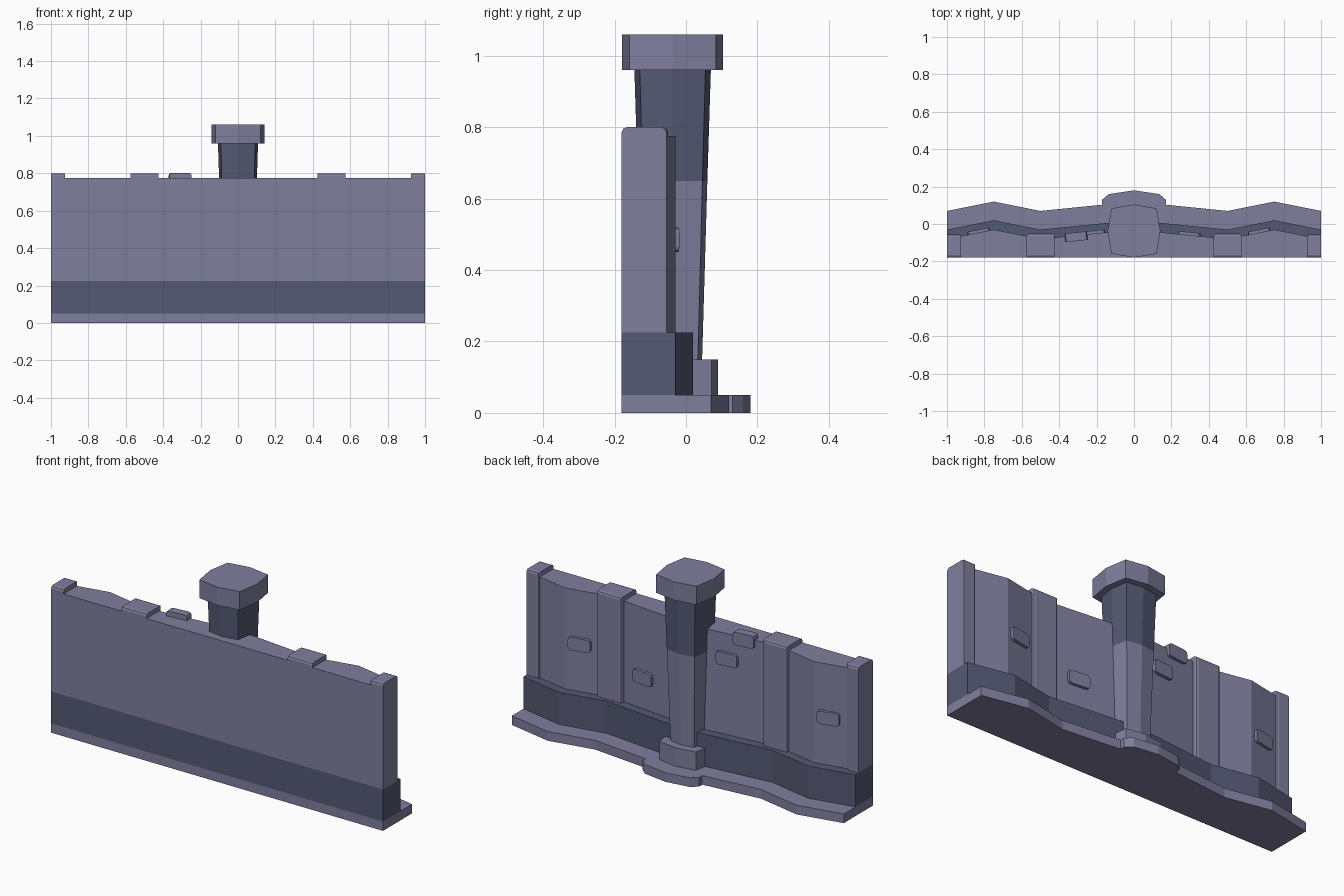
import bpy, bmesh, math
from mathutils import Matrix

if "Cube" in bpy.data.objects:
    bpy.data.objects.remove(bpy.data.objects["Cube"])

def material(name, rgb):
    m = bpy.data.materials.new(name)
    m.diffuse_color = (*rgb, 1)
    m.use_nodes = True
    m.node_tree.nodes["Principled BSDF"].inputs["Base Color"].default_value = m.diffuse_color
    return m

light = material("light stone", (0.215, 0.21, 0.34))
dark = material("dark stone", (0.09, 0.10, 0.17))
FRONT = -0.18

def finish(name, bm, *mats):
    bmesh.ops.recalc_face_normals(bm, faces=bm.faces)
    me = bpy.data.meshes.new(name)
    bm.to_mesh(me)
    bm.free()
    for m in mats:
        me.materials.append(m)
    ob = bpy.data.objects.new(name, me)
    bpy.context.collection.objects.link(ob)
    return ob

def loft(name, rings, mats, split=None):
    """Stack of (outline, z) rings, capped; faces above split use the second colour."""
    bm = bmesh.new()
    loops = [[bm.verts.new((x, y, z)) for x, y in pts] for pts, z in rings]
    n = len(loops[0])
    for a, b in zip(loops, loops[1:]):
        for i in range(n):
            j = (i + 1) % n
            bm.faces.new((a[i], a[j], b[j], b[i]))
    bm.faces.new(loops[0][::-1])
    bm.faces.new(loops[-1])
    if split is not None:
        for f in bm.faces:
            f.material_index = int(f.calc_center_median().z > split)
    return finish(name, bm, *mats)

def slab(name, half, z0, z1, mat):
    """Straight front, wavy back mirrored from the x >= 0 half (centre outwards)."""
    back = half[::-1] + [(-x, y) for x, y in half if x > 0]
    pts = [(-1, FRONT), (1, FRONT)] + back
    return loft(name, [(pts, z0), (pts, z1)], [mat])

def wave(offset):
    return [(0, 0.12 + offset), (0.5, 0.07 + offset),
            (0.75, 0.12 + offset), (1, 0.07 + offset)]

# Wall layers: foot plate with a bulge at the post, dark plinth, main wall
slab("foot_plate", [(0, 0.18), (0.135, 0.16), (0.17, 0.13), (0.17, 0.103)] + wave(0)[1:],
     0, 0.05, light)
slab("plinth", wave(-0.10), 0.05, 0.225, dark)
slab("wall", wave(-0.15), 0.225, 0.775, light)

# Post: tapered eight-sided shaft with foot and cap
def octagon(s):
    half = [(0, -0.14), (0.12, -0.12), (0.14, 0), (0.12, 0.12), (0, 0.14)]
    pts = half + [(-x, y) for x, y in half[3:0:-1]]
    return [(x * s, y * s - 0.0375) for x, y in pts]

loft("post_foot", [(octagon(0.91), 0.05), (octagon(0.91), 0.15)], [light])
loft("post_shaft", [(octagon(0.59), 0.15), (octagon(0.695), 0.65), (octagon(0.765), 0.96)],
     [light, dark], 0.65)
loft("post_cap", [(octagon(1.01), 0.96), (octagon(1.01), 1.06)], [light])

def block(name, x0, x1, y0, y1, z0, z1, pick, width, matrix=None):
    """Box with the edges chosen by pick(midpoint) bevelled."""
    bm = bmesh.new()
    bmesh.ops.create_cube(bm, size=1)
    edges = [e for e in bm.edges if pick((e.verts[0].co + e.verts[1].co) / 2)]
    bmesh.ops.transform(bm, verts=bm.verts, matrix=Matrix.Translation(
        ((x0 + x1) / 2, (y0 + y1) / 2, (z0 + z1) / 2)) @
        Matrix.Diagonal((x1 - x0, y1 - y0, z1 - z0, 1)))
    bmesh.ops.bevel(bm, geom=edges, offset=width, segments=2, profile=0.5, affect='EDGES')
    if matrix:
        bmesh.ops.transform(bm, verts=bm.verts, matrix=matrix)
    return finish(name, bm, light)

# Ribs: softened along the top and the back corners
for x0, x1, y1 in ((-1, -0.925, -0.055), (-0.575, -0.425, -0.05),
                   (0.425, 0.575, -0.05), (0.925, 1, -0.055)):
    def pick(c, x0=x0, x1=x1):
        if abs(c.y) > 0.4 and c.z > 0.4:
            return True
        outer = (x0 == -1 and c.x < 0) or (x1 == 1 and c.x > 0)
        return abs(c.x) > 0.4 and c.y > 0.4 and not outer
    block("rib", x0, x1, FRONT, y1, 0.225, 0.80, pick, 0.014)

# Raised bricks on the back, turned to follow the wall
def wall_y(x):
    pts = wave(-0.15)
    for (xa, ya), (xb, yb) in zip(pts, pts[1:]):
        if xa <= abs(x) <= xb:
            return ya + (yb - ya) * (abs(x) - xa) / (xb - xa)

for x, z in ((0.67, 0.485), (0.295, 0.40), (-0.215, 0.64), (-0.31, 0.767), (-0.83, 0.485)):
    slope = math.atan((wall_y(x + 0.02) - wall_y(x - 0.02)) / 0.04)
    place = Matrix.Translation((x, wall_y(x), z)) @ Matrix.Rotation(slope, 4, 'Z')
    block("raised_brick", -0.06, 0.06, -0.03, 0.016, -0.035, 0.035,
          lambda c: abs(c.x) > 0.4 and abs(c.z) > 0.4, 0.015, place)
